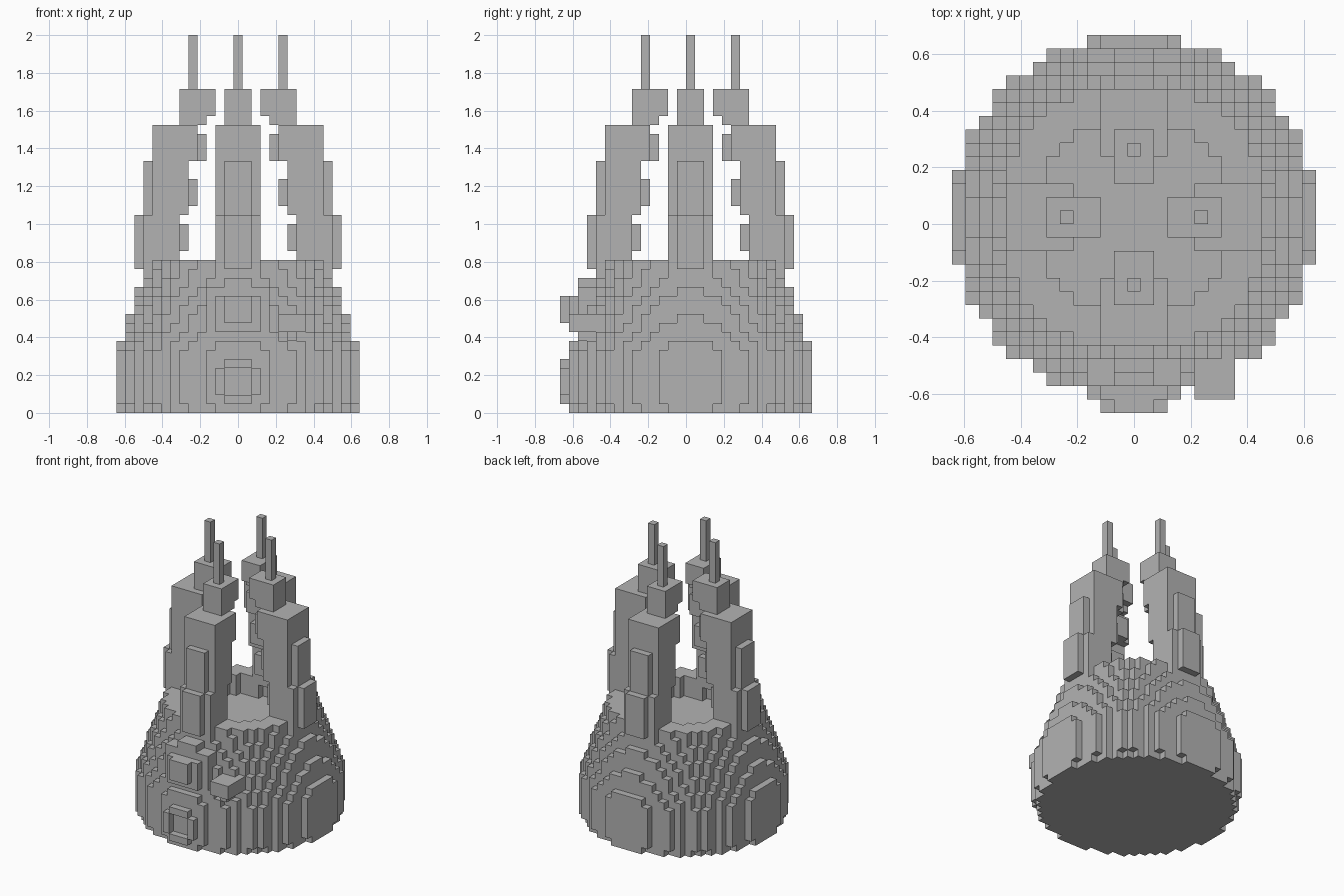
import bpy, bmesh
from mathutils import Vector

U = 2 / 42                      # edge length of one block
ORIGIN = Vector((0, U / 2, U / 2))

if "Cube" in bpy.data.objects:
    bpy.data.objects.remove(bpy.data.objects["Cube"], do_unlink=True)

stone = bpy.data.materials.new("stone grey")
stone.use_nodes = True
stone.diffuse_color = (0.45, 0.45, 0.45, 1)
stone.node_tree.nodes["Principled BSDF"].inputs["Base Color"].default_value = stone.diffuse_color


def box(xs, ys, zs):
    """Set of blocks filling inclusive ranges."""
    return {(x, y, z) for x in range(xs[0], xs[1] + 1)
            for y in range(ys[0], ys[1] + 1) for z in range(zs[0], zs[1] + 1)}


def disc(r2, z):
    return {(x, y, z) for x in range(-14, 15) for y in range(-14, 15) if x * x + y * y <= r2}


def build(name, blocks):
    """Make one mesh from the outer faces of a set of blocks."""
    bm = bmesh.new()
    for block in blocks:
        for axis in range(3):
            for sign in (-1, 1):
                normal = Vector((0, 0, 0))
                normal[axis] = sign
                if tuple(int(a + b) for a, b in zip(block, normal)) in blocks:
                    continue
                u = Vector((0, 0, 0))
                u[(axis + 1) % 3] = 0.5
                v = normal.cross(u)
                mid = Vector(block) + normal / 2
                corners = (mid - u - v, mid + u - v, mid + u + v, mid - u + v)
                bm.faces.new([bm.verts.new(c * U + ORIGIN) for c in corners])
    bmesh.ops.remove_doubles(bm, verts=bm.verts, dist=U / 100)
    mesh = bpy.data.meshes.new(name)
    bm.to_mesh(mesh)
    bm.free()
    mesh.materials.append(stone)
    obj = bpy.data.objects.new(name, mesh)
    bpy.context.collection.objects.link(obj)


# Round tapering base with a sunken court on top
base = set()
for z in range(17):
    r2 = 176 if z == 0 else 182 if z < 7 else (13.2 - 0.35 * (z - 7)) ** 2
    base |= disc(r2, z)
for z in range(14, 17):
    base -= disc(52, z)
build("base", base)

# One tower, built outward along +x: three stepped tiers, cap and spire
tower = set()
for inner, outer, low, high in ((6, 11, 16, 21), (5, 10, 22, 27), (4, 9, 28, 31)):
    tower |= box((inner + 1, outer - 1), (-2, 2), (low, high))
    side = 2 if low == 28 else 1
    tower |= box((outer, outer), (-side, side), (low, high))
for inner, low, high in ((6, 18, 20), (5, 23, 25), (4, 28, 30)):
    tower |= box((inner, inner), (-1, 1), (low, high))
tower |= box((4, 6), (-1, 1), (32, 32)) | box((3, 6), (-1, 1), (33, 35))
tower |= box((5, 5), (0, 0), (36, 41))

# Four towers around the centre
for name in ("left_tower", "back_tower", "right_tower", "front_tower"):
    build(name, tower)
    tower = {(-y, x, z) for x, y, z in tower}

# Ring-shaped doorway on the front
door = box((-1, 1), (-14, -14), (1, 5)) | box((-2, 2), (-14, -14), (2, 4))
build("door_frame", door - box((-1, 1), (-14, -14), (2, 4)))

# Stepped bay window above the doorway
bay = box((-1, 1), (-14, -14), (10, 12)) | box((-2, 2), (-13, -10), (9, 12))
bay |= box((-3, 3), (-12, -9), (10, 13)) | box((-1, 1), (-12, -10), (14, 14))
build("bay_window", bay)

# Small ledge beside the window
build("side_ledge", box((5, 7), (-13, -9), (9, 10)) | box((6, 6), (-12, -9), (8, 8)))
